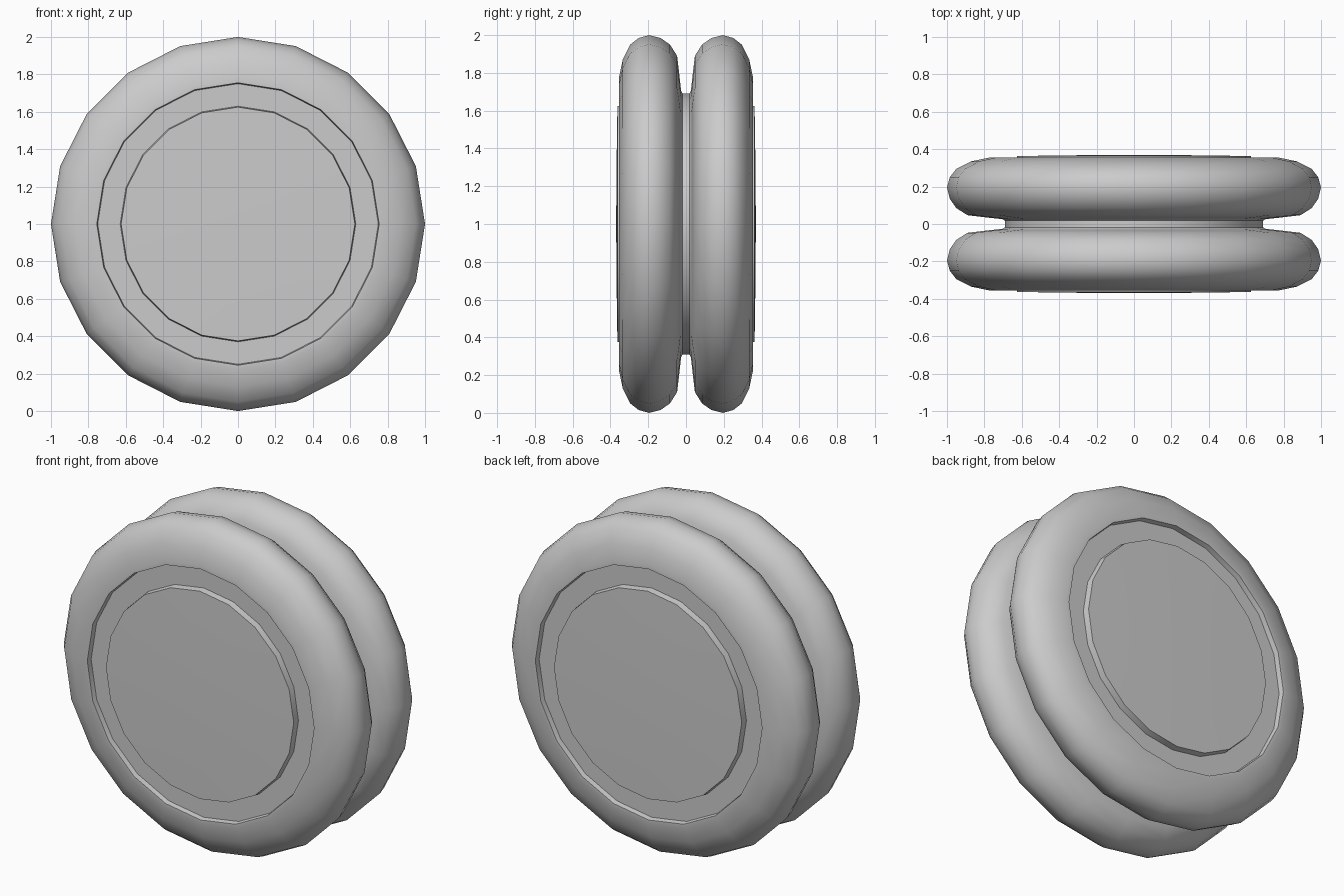
import bpy, bmesh
from math import sin, cos, pi, radians

if "Cube" in bpy.data.objects:
    bpy.data.objects.remove(bpy.data.objects["Cube"])

SIDES = 20


def lathe(name, profile, side=1):
    """Revolve (radius, y) points around the y axis, centred at z = 1."""
    bm = bmesh.new()
    rings = []
    for r, y in profile:
        if r == 0:
            rings.append([bm.verts.new((0, side * y, 1))] * SIDES)
        else:
            rings.append([bm.verts.new((r * sin(2 * pi * i / SIDES), side * y,
                                        1 + r * cos(2 * pi * i / SIDES)))
                          for i in range(SIDES)])
    for a, b in zip(rings, rings[1:]):
        for i in range(SIDES):
            j = (i + 1) % SIDES
            corners = list(dict.fromkeys((a[i], a[j], b[j], b[i])))
            bm.faces.new(corners)
    bmesh.ops.recalc_face_normals(bm, faces=bm.faces)
    mesh = bpy.data.meshes.new(name)
    bm.to_mesh(mesh)
    bm.free()
    obj = bpy.data.objects.new(name, mesh)
    bpy.context.collection.objects.link(obj)
    bpy.ops.object.select_all(action='DESELECT')
    obj.select_set(True)
    bpy.context.view_layer.objects.active = obj
    bpy.ops.object.shade_smooth_by_angle(angle=radians(35))
    return obj


# Rounded half: string wall, outer rim, recessed ring and raised domed cap
half_profile = [
    (0.69, 0.018), (0.705, 0.026), (0.78, 0.034), (0.89, 0.047),
    (0.95, 0.085), (0.985, 0.135), (1.0, 0.195), (0.985, 0.25),
    (0.95, 0.295), (0.87, 0.335), (0.775, 0.355), (0.755, 0.355),
    (0.75, 0.325), (0.63, 0.325), (0.625, 0.363), (0.45, 0.366),
    (0.27, 0.368), (0.0, 0.37),
]
for label, side in (("front", -1), ("back", 1)):
    lathe(label + "_half", half_profile, side)

# Central axle band joining the two halves
lathe("axle", [(0.69, -0.018), (0.69, 0.018)])
